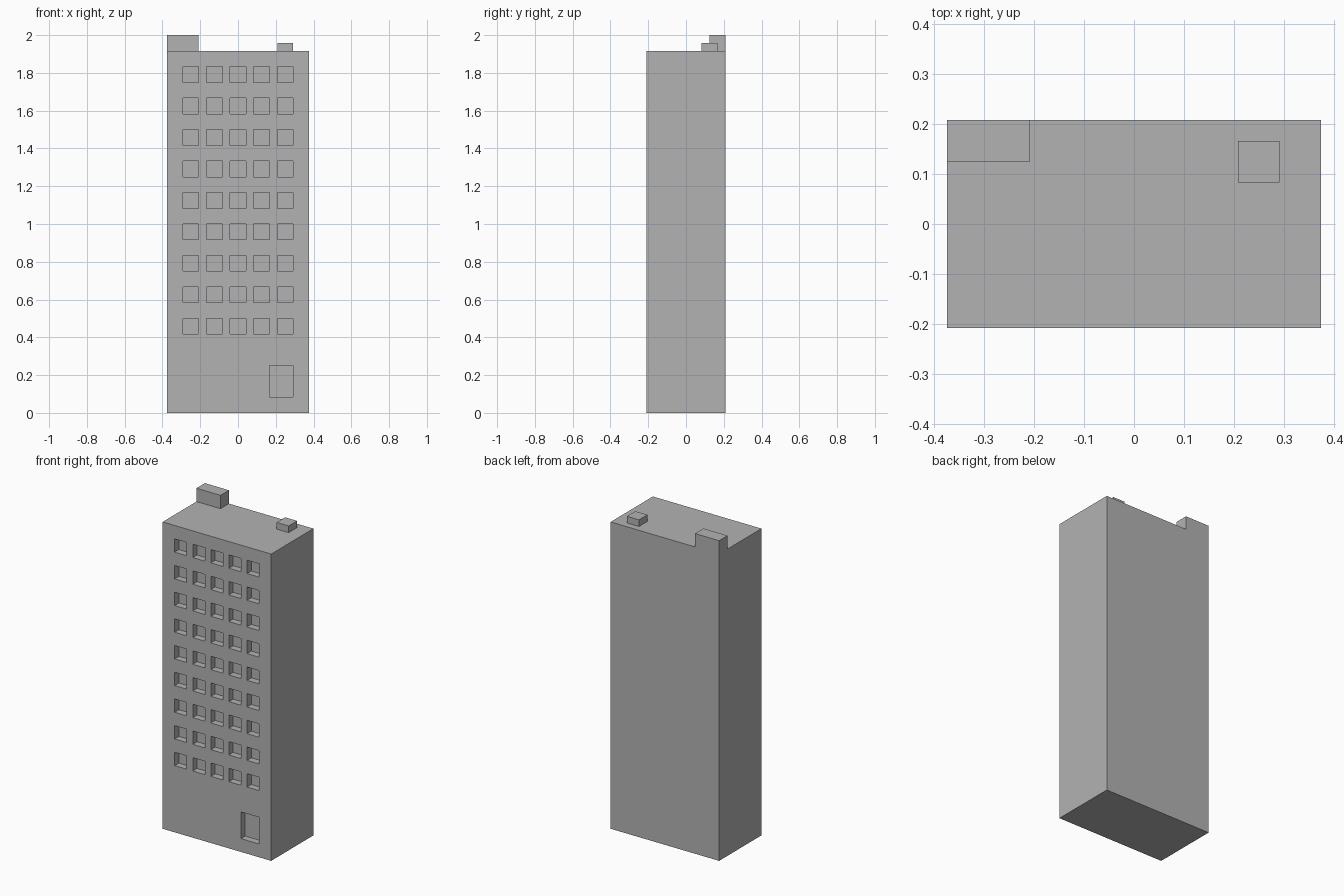
import bpy
import bmesh
from mathutils import Matrix, Vector

if "Cube" in bpy.data.objects:
    bpy.data.objects.remove(bpy.data.objects["Cube"])

U = 2 / 48  # design module: the tower is 48 modules high

# Dark grey facade colour
grey = bpy.data.materials.new("dark_grey")
grey.diffuse_color = (0.45, 0.45, 0.45, 1)
grey.use_nodes = True
grey.node_tree.nodes["Principled BSDF"].inputs["Base Color"].default_value = grey.diffuse_color


def add_box(bm, lo, hi):
    lo, hi = Vector(lo) * U, Vector(hi) * U
    mat = Matrix.Translation((lo + hi) / 2) @ Matrix.Diagonal((*(hi - lo), 1))
    bmesh.ops.create_cube(bm, size=1, matrix=mat)


def make_object(name, boxes):
    bm = bmesh.new()
    for lo, hi in boxes:
        add_box(bm, lo, hi)
    mesh = bpy.data.meshes.new(name)
    bm.to_mesh(mesh)
    bm.free()
    mesh.materials.append(grey)
    obj = bpy.data.objects.new(name, mesh)
    bpy.context.collection.objects.link(obj)
    return obj


# Main tower block
tower = make_object("tower_block", [((-9, -5, 0), (9, 5, 46))])

# Window grid (5 x 9) and door, as one-module-deep recesses in the front
recesses = [((x - 1, -6, z), (x + 1, -4, z + 2))
            for x in range(-6, 7, 3) for z in range(10, 43, 4)]
recesses.append(((4, -6, 2), (7, -4, 6)))
cutter = make_object("recess_cutter", recesses)
cutter.hide_render = True

cut = tower.modifiers.new("recesses", 'BOOLEAN')
cut.operation = 'DIFFERENCE'
cut.solver = 'EXACT'
cut.object = cutter
bpy.context.view_layer.objects.active = tower
bpy.ops.object.modifier_apply(modifier=cut.name)
bpy.data.objects.remove(cutter)

# Rooftop stair housing on the back left corner
make_object("roof_stair_housing", [((-9, 3, 46), (-5, 5, 48))])

# Small rooftop vent
make_object("roof_vent", [((5, 2, 46), (7, 4, 47))])
